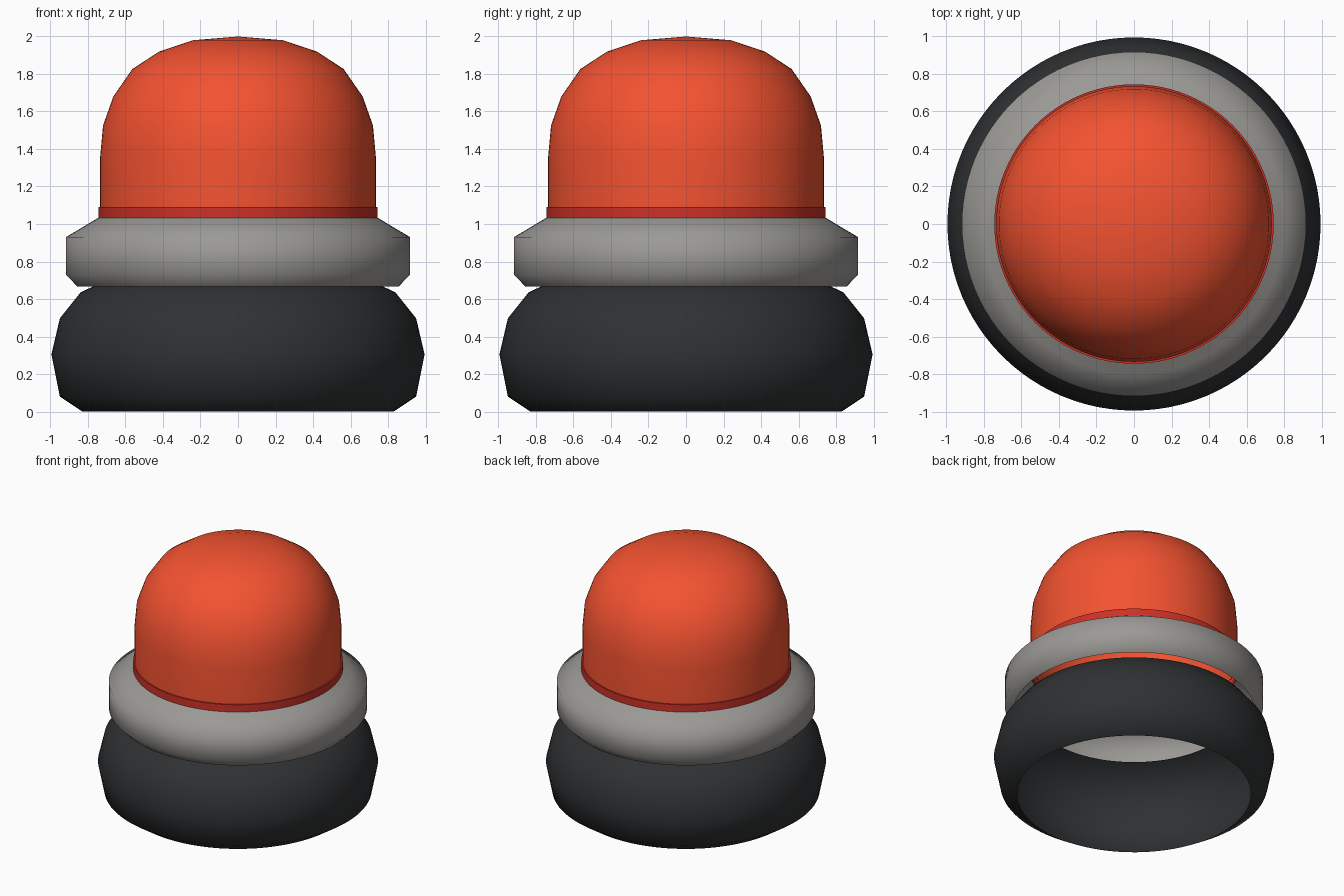
import bpy, bmesh, math
from mathutils import Matrix, Vector

if "Cube" in bpy.data.objects:
    bpy.data.objects.remove(bpy.data.objects["Cube"])


def material(name, rgb):
    m = bpy.data.materials.new(name)
    m.diffuse_color = (*rgb, 1)
    m.use_nodes = True
    m.node_tree.nodes["Principled BSDF"].inputs["Base Color"].default_value = m.diffuse_color
    return m


def lathe(name, profile, mat=None, angle=40, steps=96):
    """Spin an (r, z) profile around the z axis into an open shell."""
    bm = bmesh.new()
    verts = [bm.verts.new((r, 0, z)) for r, z in profile]
    edges = [bm.edges.new(pair) for pair in zip(verts, verts[1:])]
    bmesh.ops.spin(bm, geom=verts + edges, cent=(0, 0, 0), axis=(0, 0, 1),
                   angle=math.tau, steps=steps)
    bmesh.ops.remove_doubles(bm, verts=bm.verts, dist=0.0005)
    bmesh.ops.recalc_face_normals(bm, faces=bm.faces)
    # Shells are open, so make sure the normals point away from the axis
    if sum(f.normal.dot(Vector((f.calc_center_median().x,
                                f.calc_center_median().y, 0))) for f in bm.faces) < 0:
        bmesh.ops.reverse_faces(bm, faces=bm.faces)
    mesh = bpy.data.meshes.new(name)
    bm.to_mesh(mesh)
    bm.free()
    obj = bpy.data.objects.new(name, mesh)
    bpy.context.collection.objects.link(obj)
    if mat:
        mesh.materials.append(mat)
    bpy.ops.object.select_all(action='DESELECT')
    obj.select_set(True)
    bpy.context.view_layer.objects.active = obj
    bpy.ops.object.shade_smooth_by_angle(angle=math.radians(angle))
    return obj


black = material("black_rubber", (0.028, 0.03, 0.032))
orange = material("orange_lens", (0.9, 0.085, 0.03))
red = material("red_seal", (0.6, 0.03, 0.02))
grey = material("grey_metal", (0.33, 0.32, 0.3))

# Bulging base sleeve, open at both ends
lathe("base_sleeve", [(0.83, 0.0), (0.95, 0.08), (0.995, 0.305), (0.95, 0.497),
                      (0.84, 0.635), (0.735, 0.685)], black, 60)

# Chamfered collar
lathe("collar_ring", [(0.857, 0.667), (0.918, 0.73), (0.918, 0.93),
                      (0.80, 1.0), (0.742, 1.035)], grey, 62)

# Thin seal under the lens
lathe("lens_seal", [(0.745, 1.03), (0.745, 1.09), (0.733, 1.09)], red)

# Rounded lens dome
lathe("lens_dome", [(0.735, 1.05), (0.735, 1.36), (0.72, 1.525), (0.665, 1.68),
                    (0.563, 1.827), (0.42, 1.92), (0.24, 1.98), (0.0, 2.0)], orange)
